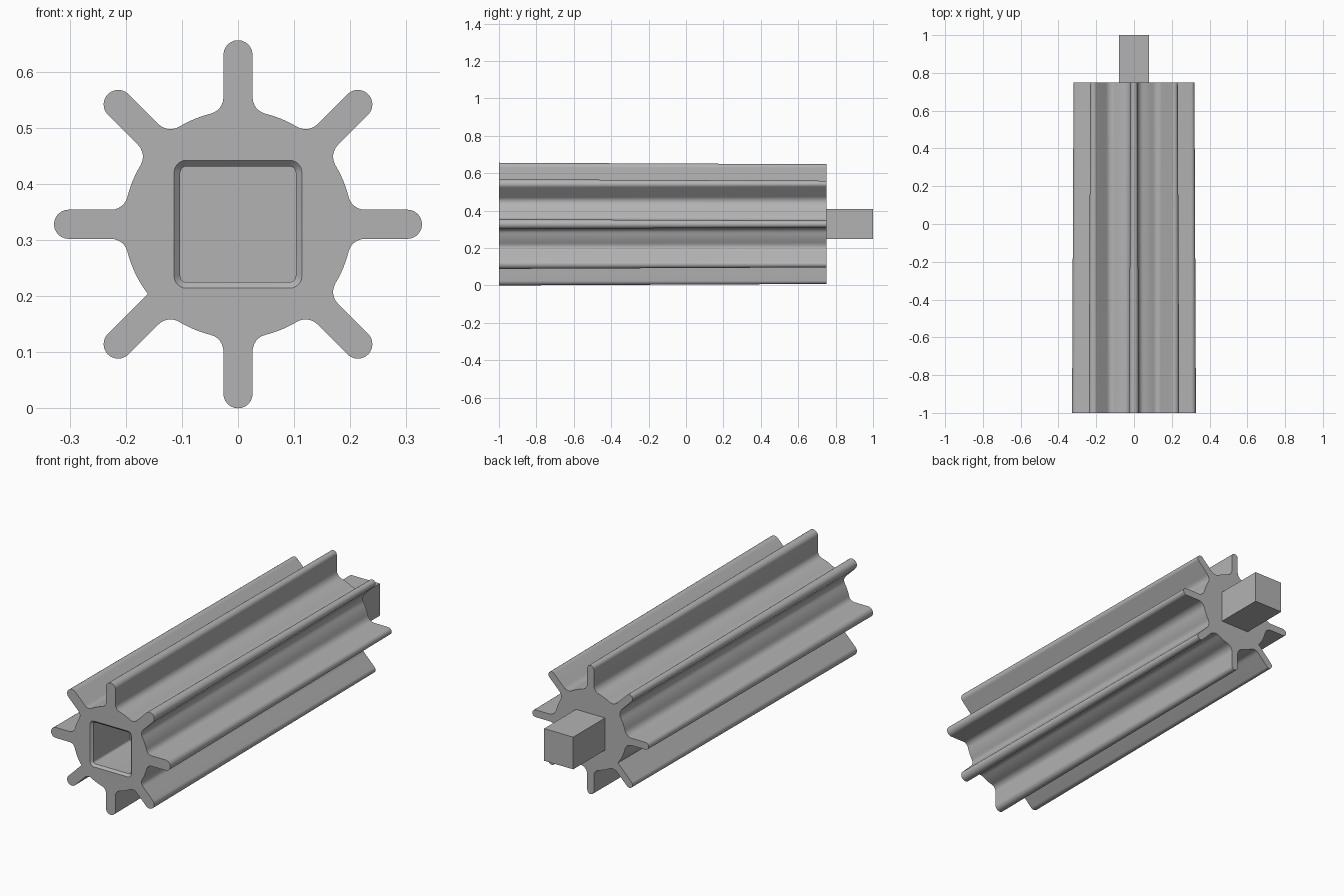
import bpy, bmesh
from math import sin, cos, pi, sqrt, atan2, radians
from mathutils import Vector

cube = bpy.data.objects.get("Cube")
if cube:
    bpy.data.objects.remove(cube, do_unlink=True)

AXIS = 0.328      # height of the long axis
FRONT, BACK, END = -1.0, 0.75, 1.0
DRAFT = 0.008     # inward taper towards the back

grey = bpy.data.materials.new("plain grey")
grey.use_nodes = True
colour = (0.45, 0.45, 0.45, 1)
grey.diffuse_color = colour
grey.node_tree.nodes["Principled BSDF"].inputs["Base Color"].default_value = colour


def arc(cx, cy, r, a0, a1, n):
    return [(cx + r * cos(a0 + (a1 - a0) * i / n), cy + r * sin(a0 + (a1 - a0) * i / n))
            for i in range(n + 1)]


def fillet(hub, half, r):
    """Fillet on the left side of a fin pointing along +u, from fin to hub."""
    v = half + r
    u = sqrt((hub + r) ** 2 - v ** 2)
    return arc(u, v, r, -pi / 2, atan2(v, u) - pi, 6)


def finned_outline(inset):
    """Hub with eight round-tipped fins, moved inwards by inset."""
    hub, half, tip = 0.203 - inset, 0.026 - inset, 0.328 - inset
    outline = []
    for k in range(8):
        # one root of the lower left fin is left sharp
        root = 0.002 if k == 5 else 0.03 + inset
        right = [(u, -v) for u, v in reversed(fillet(hub, half, root))]
        left = fillet(hub, half, 0.03 + inset)
        pts = right + arc(tip - half, 0, half, -pi / 2, pi / 2, 12) + left
        # hub arc up to the next fin
        a0 = atan2(left[-1][1], left[-1][0])
        next_root = 0.002 if k == 4 else 0.03 + inset
        nu, nv = fillet(hub, half, next_root)[-1]
        pts += arc(0, 0, hub, a0, pi / 4 - atan2(nv, nu), 6)[1:-1]
        c, s = cos(k * pi / 4), sin(k * pi / 4)
        outline += [(u * c - v * s, u * s + v * c) for u, v in pts]
    return outline


def rounded_square(half, r):
    pts = []
    for k in range(4):
        a = k * pi / 2 + pi / 4
        cx, cy = (half - r) * sqrt(2) * cos(a), (half - r) * sqrt(2) * sin(a)
        pts += arc(cx, cy, r, k * pi / 2, (k + 1) * pi / 2, 6)
    return pts


def ring(bm, pts, y):
    return [bm.verts.new((x, y, z + AXIS)) for x, z in pts]


def bridge(bm, a, b):
    n = len(a)
    for i in range(n):
        bm.faces.new((a[i], a[(i + 1) % n], b[(i + 1) % n], b[i]))


def finish(bm, name):
    bmesh.ops.recalc_face_normals(bm, faces=bm.faces)
    mesh = bpy.data.meshes.new(name)
    bm.to_mesh(mesh)
    bm.free()
    mesh.materials.append(grey)
    obj = bpy.data.objects.new(name, mesh)
    bpy.context.collection.objects.link(obj)
    return obj


# Finned roller body with a chamfered square socket in the front
bm = bmesh.new()
front = ring(bm, finned_outline(0), FRONT)
back = ring(bm, finned_outline(DRAFT), BACK)
bridge(bm, front, back)
bm.faces.new(back)
mouth = ring(bm, rounded_square(0.114, 0.022), FRONT)
throat = ring(bm, rounded_square(0.103, 0.011), FRONT + 0.011)
floor = ring(bm, rounded_square(0.103, 0.011), FRONT + 0.3)
bridge(bm, mouth, throat)
bridge(bm, throat, floor)
bm.faces.new(floor)
rim = [bm.edges.get((loop[i - 1], loop[i])) for loop in (front, mouth) for i in range(len(loop))]
bmesh.ops.triangle_fill(bm, edges=rim, use_beauty=True, normal=Vector((0, -1, 0)))
body = finish(bm, "finned_body")
bpy.context.view_layer.objects.active = body
body.select_set(True)
bpy.ops.object.shade_smooth_by_angle(angle=radians(30))

# Square drive peg at the back
bm = bmesh.new()
half = 0.08
square = [(-half, -half), (half, -half), (half, half), (-half, half)]
near, far = ring(bm, square, BACK - 0.02), ring(bm, square, END)
bridge(bm, near, far)
bm.faces.new(near)
bm.faces.new(far)
finish(bm, "drive_peg")
